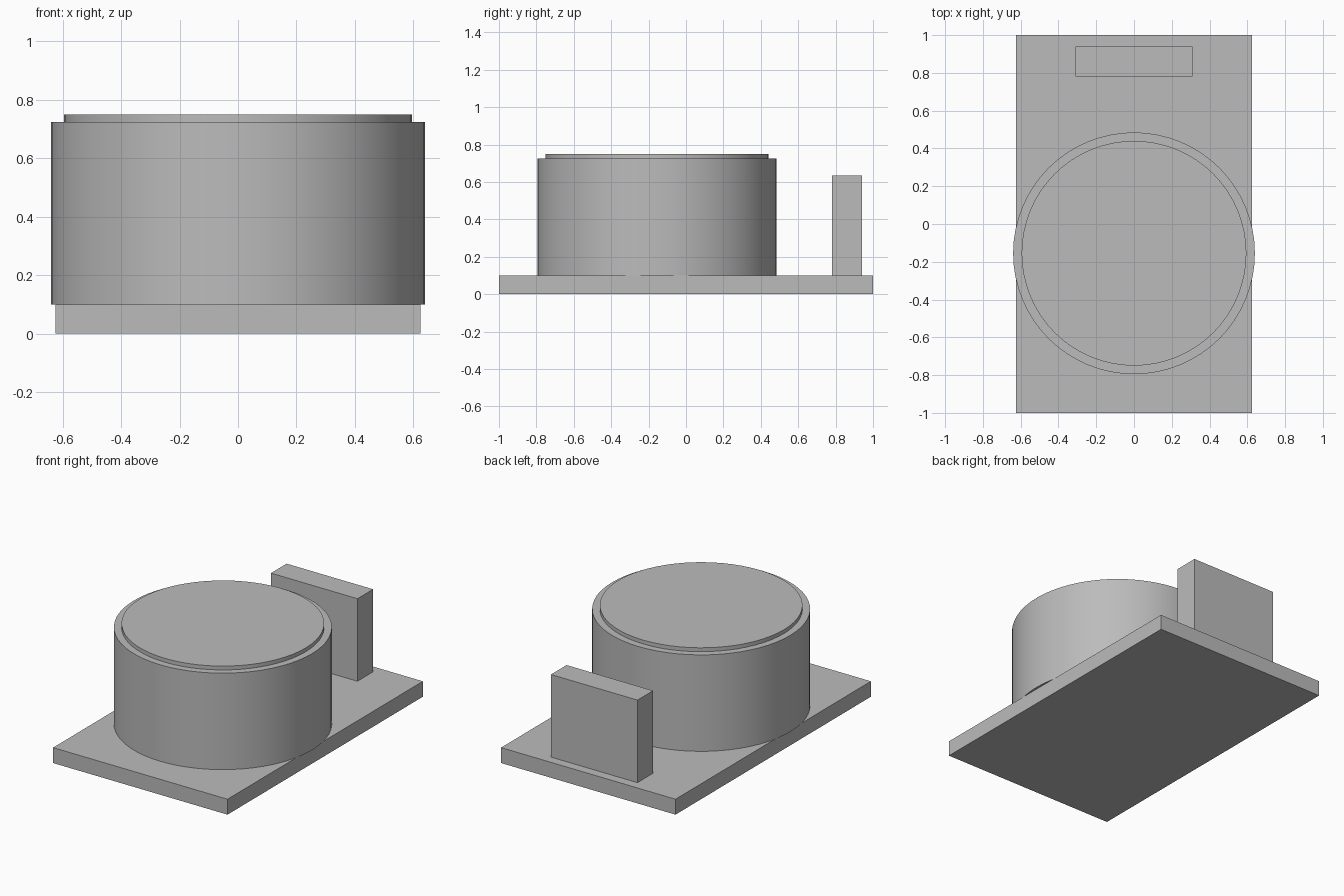
import bpy
import math

cube = bpy.data.objects.get("Cube")
if cube:
    bpy.data.objects.remove(cube, do_unlink=True)

grey = bpy.data.materials.new("plain_grey")
grey.use_nodes = True
GREY = (0.5, 0.5, 0.5, 1)
grey.diffuse_color = GREY
grey.node_tree.nodes["Principled BSDF"].inputs["Base Color"].default_value = GREY


def box(name, x, y, z):
    """Box from (min, max) ranges on each axis."""
    spans = (x, y, z)
    bpy.ops.mesh.primitive_cube_add(size=1, location=[(a + b) / 2 for a, b in spans])
    ob = bpy.context.object
    ob.scale = [b - a for a, b in spans]
    bpy.ops.object.transform_apply(location=False, rotation=False, scale=True)
    ob.name = name
    ob.data.materials.append(grey)


def drum(name, radius, y, z):
    """Smooth upright cylinder spanning the z range."""
    bpy.ops.mesh.primitive_cylinder_add(
        vertices=64, radius=radius, depth=z[1] - z[0], location=(0, y, sum(z) / 2))
    ob = bpy.context.object
    ob.name = name
    ob.data.materials.append(grey)
    bpy.ops.object.shade_smooth_by_angle(angle=math.radians(30))


# Base slab
box("base_plate", (-0.625, 0.625), (-1, 1), (0, 0.1))
# Round body, slightly wider than the base, with a thin raised lid
drum("round_body", 0.64, -0.155, (0.1, 0.725))
drum("raised_lid", 0.595, -0.155, (0.725, 0.75))
# Upright block at the back
box("rear_block", (-0.31, 0.31), (0.78, 0.94), (0.1, 0.635))
